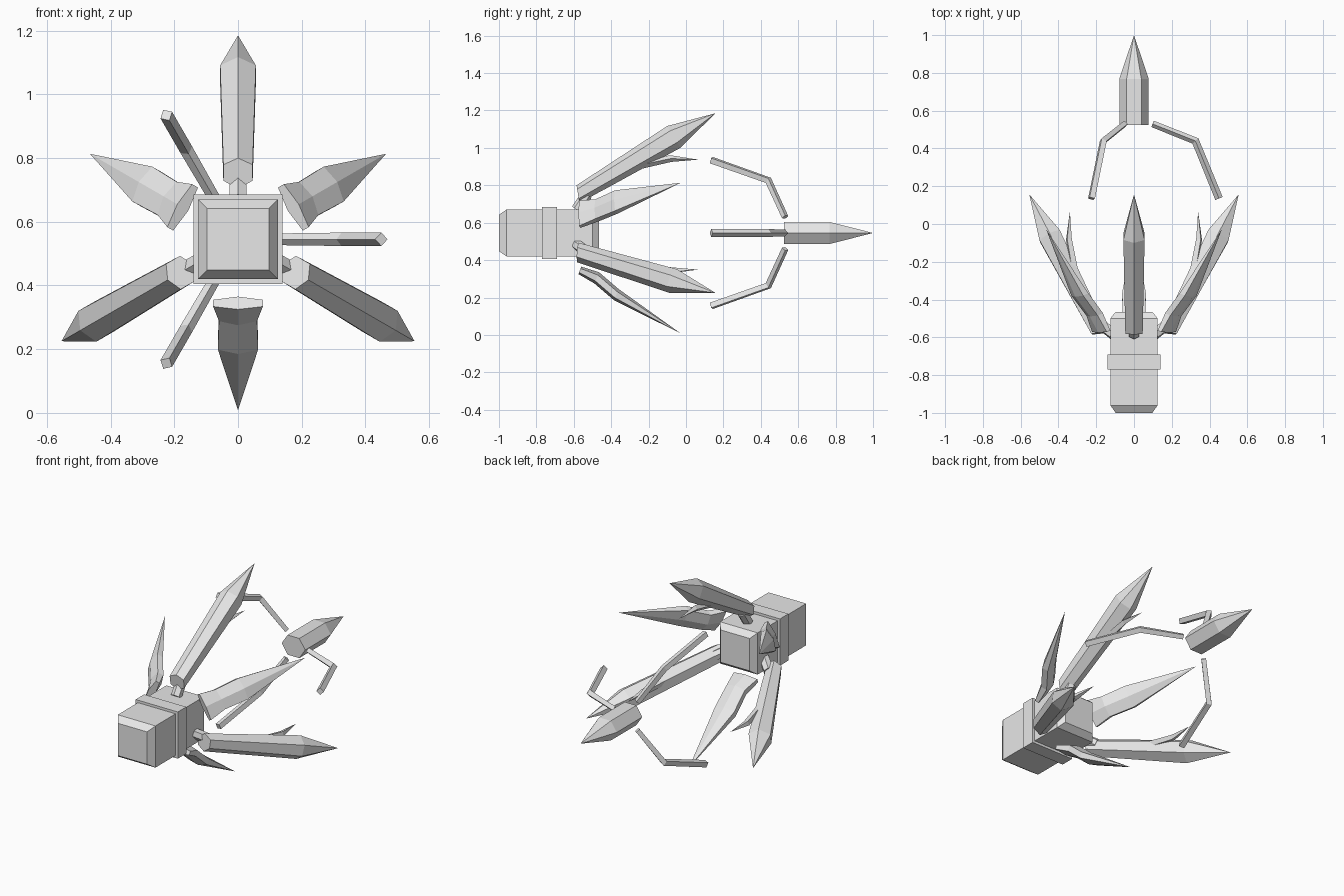
import bpy, bmesh, math

if "Cube" in bpy.data.objects:
    bpy.data.objects.remove(bpy.data.objects["Cube"])

ZC = 0.545  # height of the central axis, which runs along y

grey = bpy.data.materials.new("light grey")
grey.diffuse_color = (0.8, 0.8, 0.8, 1)
grey.use_nodes = True
grey.node_tree.nodes["Principled BSDF"].inputs["Base Color"].default_value = grey.diffuse_color


def place(y, r, t, deg):
    """Point at length y, radius r and sideways offset t, in a given direction."""
    a = math.radians(deg)
    return (r * math.cos(a) - t * math.sin(a), y, ZC + r * math.sin(a) + t * math.cos(a))


def loft(name, rings, tip=None):
    """Skin a row of equal-sized rings, ending in a cap or a pointed tip."""
    bm = bmesh.new()
    rows = [[bm.verts.new(p) for p in ring] for ring in rings]
    n = len(rows[0])
    for a, b in zip(rows, rows[1:]):
        for i in range(n):
            bm.faces.new((a[i], a[(i + 1) % n], b[(i + 1) % n], b[i]))
    bm.faces.new(rows[0])
    if tip:
        v = bm.verts.new(tip)
        for i in range(n):
            bm.faces.new((rows[-1][i], rows[-1][(i + 1) % n], v))
    else:
        bm.faces.new(rows[-1])
    bmesh.ops.recalc_face_normals(bm, faces=bm.faces)
    me = bpy.data.meshes.new(name)
    bm.to_mesh(me)
    bm.free()
    me.materials.append(grey)
    ob = bpy.data.objects.new(name, me)
    bpy.context.collection.objects.link(ob)
    return ob


def square(y, h):
    return [(sx * h, y, ZC + sz * h) for sx, sz in ((1, 1), (-1, 1), (-1, -1), (1, -1))]


def blade(name, deg, sections, tip):
    """Ridged six-sided blade; each section is (outer, inner, half width)."""
    rings = []
    for (yo, ro), (yi, ri), w in sections:
        ring = []
        for f, s in ((0, 0), (0.22, 1), (0.75, 1), (1, 0), (0.75, -1), (0.22, -1)):
            ring.append(place(yo + (yi - yo) * f, ro + (ri - ro) * f, s * w, deg))
        rings.append(ring)
    loft(name, rings, place(*tip, 0, deg))


def rod(name, deg, path, radii, sides=4, tip=None):
    """Thin rod along a bent path in the (y, r) plane, mitred at its bends."""
    rings = []
    for i, (y, r) in enumerate(path):
        y0, r0 = path[max(i - 1, 0)]
        y1, r1 = path[min(i + 1, len(path) - 1)]
        d = math.hypot(y1 - y0, r1 - r0)
        ny, nr = -(r1 - r0) / d, (y1 - y0) / d
        ring = []
        for k in range(sides):
            a = 2 * math.pi * k / sides
            c, s = math.cos(a) * radii[i], math.sin(a) * radii[i]
            ring.append(place(y + ny * c, r + nr * c, s, deg))
        rings.append(ring)
    loft(name, rings, place(*tip, 0, deg) if tip else None)


# Body block with bevelled ends, and its collar
loft("body", [square(-1.0, 0.097), square(-0.96, 0.125), square(-0.50, 0.125), square(-0.465, 0.097)])
loft("collar", [square(-0.77, 0.14), square(-0.69, 0.14)])

for i, deg in enumerate((90, 210, 330), 1):
    # Large claw, its stalk and the barb on its inner side
    blade(f"large_claw_{i}", deg,
          [((-0.585, 0.255), (-0.57, 0.16), 0.046),
           ((-0.10, 0.572), (-0.03, 0.455), 0.056)], (0.157, 0.64))
    rod(f"claw_stalk_{i}", deg, [(-0.585, 0.125), (-0.53, 0.205)], [0.03, 0.03], 6)
    rod(f"claw_barb_{i}", deg, [(-0.45, 0.25), (-0.24, 0.365), (-0.08, 0.398)],
        [0.022, 0.022, 0.018], 4, (0.067, 0.392))

for i, deg in enumerate((30, 150, 270), 1):
    # Small floating claw
    blade(f"small_claw_{i}", deg,
          [((-0.575, 0.22), (-0.56, 0.18), 0.078),
           ((-0.49, 0.27), (-0.465, 0.21), 0.06),
           ((-0.385, 0.36), (-0.36, 0.30), 0.063)], (-0.028, 0.537))

for i, deg in enumerate((0, 120, 240), 1):
    # Bent finger behind the spike
    rod(f"bent_finger_{i}", deg, [(0.53, 0.098), (0.44, 0.325), (0.135, 0.45)], [0.018, 0.021, 0.021])

# Six-sided spike at the far end
hexes = [[(0.078 * math.cos(k * math.pi / 3), y, ZC + 0.068 * math.sin(k * math.pi / 3))
          for k in range(6)] for y in (0.525, 0.768)]
loft("spike", hexes, (0, 1.0, ZC))
